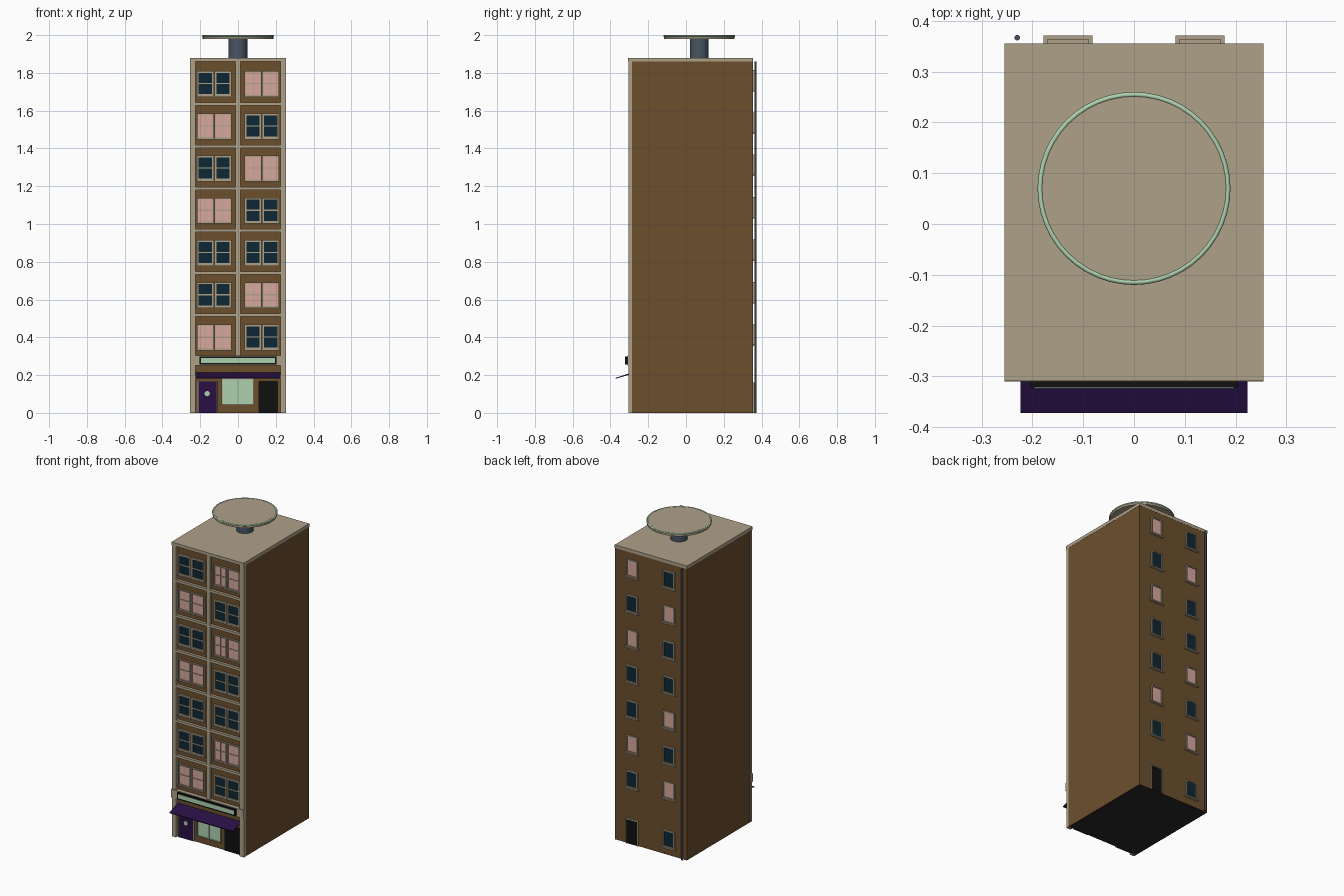
import bpy, bmesh, math
from mathutils import Matrix

cube = bpy.data.objects.get("Cube")
if cube:
    bpy.data.objects.remove(cube, do_unlink=True)


def material(name, r, g, b):
    m = bpy.data.materials.new(name)
    m.use_nodes = True
    m.diffuse_color = (r, g, b, 1)
    m.node_tree.nodes["Principled BSDF"].inputs["Base Color"].default_value = (r, g, b, 1)
    return m


BROWN = material("brown brick", 0.15, 0.078, 0.026)
TAN = material("tan stone", 0.42, 0.355, 0.25)
NAVY = material("dark glass", 0.004, 0.02, 0.033)
PINK = material("pink glow", 0.68, 0.39, 0.34)
MINT = material("mint glow", 0.42, 0.64, 0.43)
PURPLE = material("deep purple", 0.021, 0.005, 0.06)
BLACK = material("near black", 0.005, 0.005, 0.005)
SLATE = material("slate metal", 0.065, 0.09, 0.125)
CHARCOAL = material("charcoal", 0.02, 0.02, 0.023)


def finish(name, bm, *mats):
    mesh = bpy.data.meshes.new(name)
    bm.to_mesh(mesh)
    bm.free()
    for m in mats:
        mesh.materials.append(m)
    ob = bpy.data.objects.new(name, mesh)
    bpy.context.collection.objects.link(ob)
    return ob


def boxes(name, mat, items):
    """One object from boxes given as (x0, x1, y0, y1, z0, z1)."""
    bm = bmesh.new()
    for x0, x1, y0, y1, z0, z1 in items:
        mx = Matrix.Translation(((x0 + x1) / 2, (y0 + y1) / 2, (z0 + z1) / 2))
        bmesh.ops.create_cube(bm, size=1, matrix=mx @ Matrix.Diagonal((x1 - x0, y1 - y0, z1 - z0, 1)))
    return finish(name, bm, mat)


def cylinder(name, mat, x, y, r, z0, z1, sides=32):
    bm = bmesh.new()
    bmesh.ops.create_cone(bm, cap_ends=True, segments=sides, radius1=r, radius2=r, depth=z1 - z0,
                          matrix=Matrix.Translation((x, y, (z0 + z1) / 2)))
    ob = finish(name, bm, mat)
    for p in ob.data.polygons:
        p.use_smooth = abs(p.normal.z) < 0.5
    return ob


def frame(x, z, w, h, t, y0, y1):
    """Four bars around an opening of outer size w by h."""
    l, r, b, u = x - w / 2, x + w / 2, z - h / 2, z + h / 2
    return [(l, l + t, y0, y1, b, u), (r - t, r, y0, y1, b, u),
            (l + t, r - t, y0, y1, b, b + t), (l + t, r - t, y0, y1, u - t, u)]


HALF, FRONT, BACK, FACE, TOP = 0.255, -0.285, 0.355, -0.304, 1.86
FLOORS, STEP = 7, 0.2235

# Main block with a dark underside
body = boxes("building_body", BROWN, [(-HALF + 0.001, HALF - 0.001, FRONT, BACK - 0.001, 0, TOP)])
body.data.materials.append(CHARCOAL)
for p in body.data.polygons:
    p.material_index = int(p.normal.z < -0.5)
boxes("roof_slab", TAN, [(-HALF, HALF, -0.308, BACK, TOP, 1.88)])

# Stone grid on the front
grid = [(-HALF, -0.225, FACE, FRONT, 0, TOP), (0.225, HALF, FACE, FRONT, 0, TOP),
        (-0.012, 0.012, FACE + 0.002, FRONT, 0.3, TOP)]
for i in range(FLOORS - 1):
    z = 1.635 - i * STEP
    grid += [(s - 0.1065, s + 0.1065, FACE + 0.002, FRONT, z - 0.008, z + 0.008) for s in (-0.1185, 0.1185)]
boxes("front_stone_grid", TAN, grid)
boxes("shop_fascia", TAN, [(-HALF, HALF, -0.31, FRONT, 0.25, 0.303)])

# Paired front windows
frames, dark, lit = [], [], []
lit_side = [1, -1, 1, -1, 0, 1, -1]
for i, side in enumerate(lit_side):
    z = 1.743 - i * STEP
    for s in (-1, 1):
        for off in (0.08, 0.173):
            x = s * off
            glow = s == side
            t = 0.006 if glow else 0.01
            frames += frame(x, z, 0.09, 0.132, t, FRONT - 0.011, FRONT)
            frames.append((x - 0.039, x + 0.039, FRONT - 0.008, FRONT, z - 0.003, z + 0.003))
            if glow:
                frames.append((x - 0.0015, x + 0.0015, FRONT - 0.007, FRONT, z - 0.06, z + 0.06))
            pane = (x - 0.041, x + 0.041, FRONT - 0.004, FRONT, z - 0.062, z + 0.062)
            (lit if glow else dark).append(pane)
        sill = s * 0.1265
        frames.append((sill - 0.094, sill + 0.094, FRONT - 0.014, FRONT, z - 0.071, z - 0.066))

# Single back windows with sills
back_lit = [1, -1, 1, 0, -1, 1, -1, 0]
for i, side in enumerate(back_lit):
    z = 1.762 - i * 0.2245 if i < FLOORS else 0.105
    for s in (-1, 1):
        if i == FLOORS and s == 1:
            continue
        x = s * 0.13
        frames += frame(x, z, 0.08, 0.108, 0.007, BACK, BACK + 0.009)
        frames.append((x - 0.048, x + 0.048, BACK, BACK + 0.016, z - 0.06, z - 0.052))
        pane = (x - 0.035, x + 0.035, BACK - 0.002, BACK + 0.003, z - 0.05, z + 0.05)
        (lit if s == side else dark).append(pane)
boxes("window_frames", TAN, frames)
boxes("dark_panes", NAVY, dark)
boxes("lit_panes", PINK, lit)

# Back door
boxes("back_door", BLACK, [(0.092, 0.168, BACK - 0.002, BACK + 0.003, 0, 0.155)])
boxes("back_door_frame", TAN, [(0.086, 0.092, BACK, BACK + 0.008, 0, 0.162),
                               (0.168, 0.174, BACK, BACK + 0.008, 0, 0.162),
                               (0.092, 0.168, BACK, BACK + 0.008, 0.155, 0.162)])

# Shop front: door, display window and open doorway
boxes("purple_door", PURPLE, [(-0.208, -0.114, FRONT - 0.006, FRONT, 0, 0.165)])
boxes("dark_doorway", BLACK, [(0.108, 0.212, FRONT - 0.004, FRONT, 0, 0.168)])
boxes("shop_glass", MINT, [(-0.082, 0.079, FRONT - 0.004, FRONT, 0.046, 0.178)])
boxes("shop_window_frame", TAN, frame(-0.0015, 0.112, 0.172, 0.143, 0.006, FRONT - 0.01, FRONT)
      + [(-0.003, 0.0, FRONT - 0.007, FRONT, 0.046, 0.178)])
boxes("door_trim", TAN, [(x - 0.003, x + 0.003, FRONT - 0.009, FRONT, 0, 0.172) for x in (-0.213, -0.109)])
port = cylinder("door_porthole", MINT, 0, 0, 0.014, 0, 0.004, 16)
port.rotation_euler.x = math.pi / 2
port.location = (-0.163, FRONT - 0.006, 0.102)

# Sloped awning
bm = bmesh.new()
profile = [(-0.286, 0.214), (-0.372, 0.186), (-0.372, 0.181), (-0.286, 0.206)]
face = bm.faces.new([bm.verts.new((-0.224, y, z)) for y, z in profile])
ext = bmesh.ops.extrude_face_region(bm, geom=[face])
bmesh.ops.translate(bm, vec=(0.448, 0, 0), verts=[v for v in ext["geom"] if isinstance(v, bmesh.types.BMVert)])
bmesh.ops.recalc_face_normals(bm, faces=bm.faces)
finish("awning", bm, PURPLE)

# Blank glowing sign in a black case
boxes("sign_case", BLACK, [(-0.205, 0.205, -0.322, -0.309, 0.257, 0.299)])
boxes("sign_glow", MINT, [(-0.197, 0.197, -0.324, -0.321, 0.265, 0.291)])

# Rooftop disc on a post with a glowing rim
cylinder("roof_post", SLATE, 0, 0.07, 0.05, 1.88, 1.982)
cylinder("roof_disc", TAN, 0, 0.07, 0.187, 1.98, 1.998, 48)
bpy.ops.mesh.primitive_torus_add(location=(0, 0.07, 1.995), major_radius=0.185, minor_radius=0.005,
                                 major_segments=48, minor_segments=8)
rim = bpy.context.object
rim.name = "disc_rim"
rim.data.materials.append(MINT)
bpy.ops.object.shade_smooth()

# Drainpipe on the back right corner
cylinder("drainpipe", SLATE, -0.23, 0.367, 0.0055, 0, TOP, 12)
